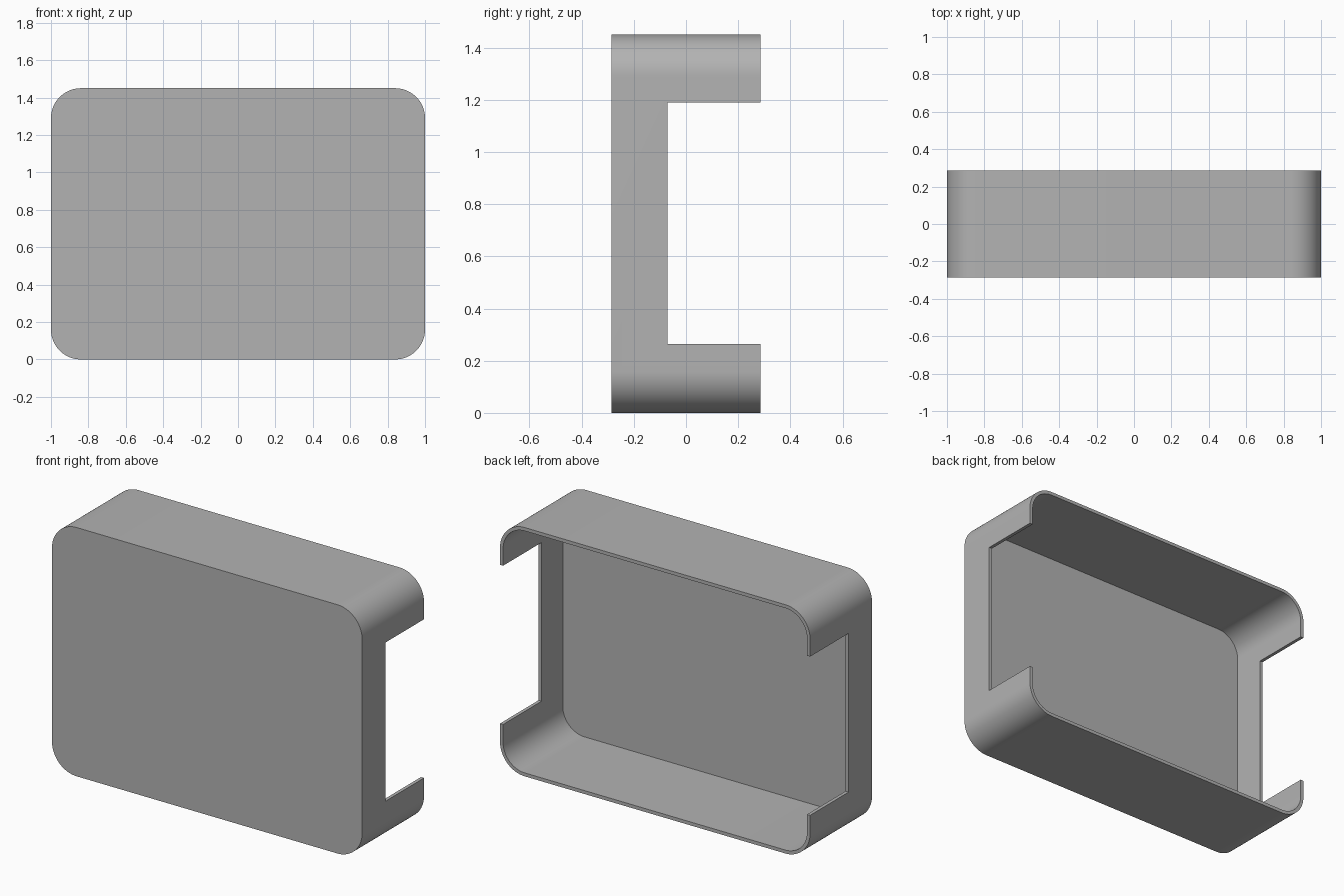
import bpy
import bmesh
from math import cos, sin, pi

if "Cube" in bpy.data.objects:
    bpy.data.objects.remove(bpy.data.objects["Cube"])

WIDTH, HEIGHT, DEPTH = 2.0, 1.45, 0.57
WALL, RADIUS, STEPS = 0.02, 0.16, 20
FRONT, BACK = -DEPTH / 2, DEPTH / 2
NOTCH_Y, NOTCH_LOW, NOTCH_HIGH = -0.07, 0.265, 1.19


def rounded_block(name, inset, y0, y1):
    """Rounded rectangle in the xz plane, extruded from y0 to y1."""
    r = RADIUS - inset
    cx, cz = WIDTH / 2 - RADIUS, HEIGHT / 2 - RADIUS
    bm = bmesh.new()
    verts = []
    for corner, (sx, sz) in enumerate(((1, 1), (-1, 1), (-1, -1), (1, -1))):
        for i in range(STEPS + 1):
            a = (corner + i / STEPS) * pi / 2
            verts.append(bm.verts.new((sx * cx + r * cos(a), y0,
                                       HEIGHT / 2 + sz * cz + r * sin(a))))
    face = bm.faces.new(verts)
    new = bmesh.ops.extrude_face_region(bm, geom=[face])["geom"]
    moved = [v for v in new if isinstance(v, bmesh.types.BMVert)]
    bmesh.ops.translate(bm, verts=moved, vec=(0, y1 - y0, 0))
    bmesh.ops.recalc_face_normals(bm, faces=bm.faces)
    mesh = bpy.data.meshes.new(name)
    bm.to_mesh(mesh)
    bm.free()
    obj = bpy.data.objects.new(name, mesh)
    bpy.context.collection.objects.link(obj)
    return obj


def cut(target, cutter):
    """Subtract the cutter from the target and discard it."""
    bpy.context.view_layer.objects.active = target
    mod = target.modifiers.new("cut", "BOOLEAN")
    mod.operation = "DIFFERENCE"
    mod.solver = "EXACT"
    mod.object = cutter
    bpy.ops.object.modifier_apply(modifier=mod.name)
    bpy.data.objects.remove(cutter)


# Tray-shaped cover, hollow and open at the back
cover = rounded_block("cover", 0, FRONT, BACK)
cut(cover, rounded_block("cavity_cutter", WALL, FRONT + WALL, BACK + 0.1))

# One slot through both side walls, open at the back
slot_end = BACK + 0.2
bpy.ops.mesh.primitive_cube_add(
    size=1, location=(0, (NOTCH_Y + slot_end) / 2, (NOTCH_LOW + NOTCH_HIGH) / 2))
slot = bpy.context.object
slot.name = "side_slot_cutter"
slot.scale = (WIDTH + 0.4, slot_end - NOTCH_Y, NOTCH_HIGH - NOTCH_LOW)
slot.hide_render = True
bpy.context.view_layer.update()
cut(cover, slot)

# Plain grey finish
grey = bpy.data.materials.new("grey")
grey.use_nodes = True
colour = (0.45, 0.45, 0.45, 1)
grey.diffuse_color = colour
grey.node_tree.nodes["Principled BSDF"].inputs["Base Color"].default_value = colour
cover.data.materials.clear()
cover.data.materials.append(grey)

# Smooth corners, crisp rims
bpy.ops.object.select_all(action="DESELECT")
cover.select_set(True)
bpy.context.view_layer.objects.active = cover
bpy.ops.object.shade_smooth_by_angle(angle=pi / 6)
